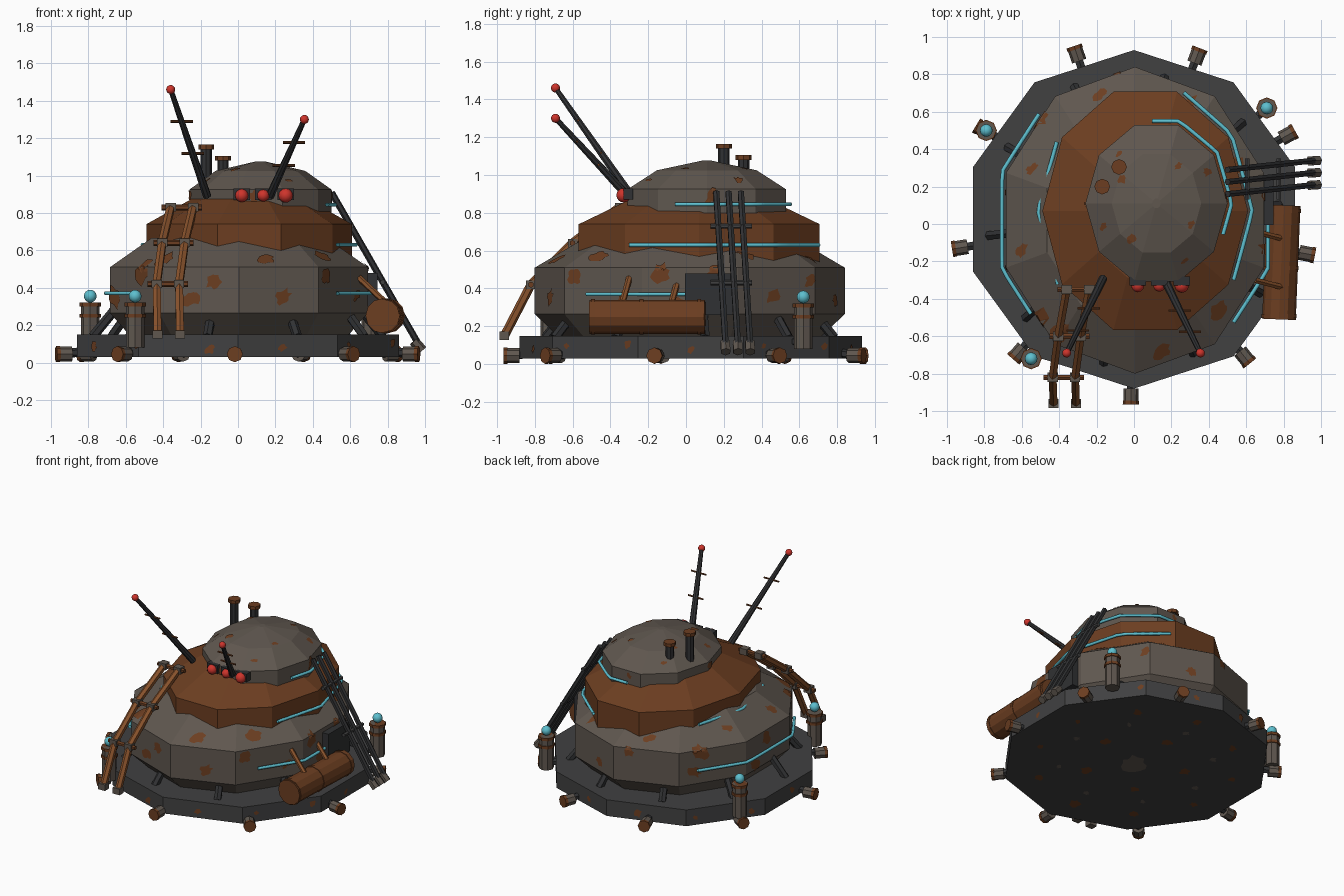
import bpy, bmesh, math, random
from math import cos, sin, radians
from mathutils import Vector as V
from mathutils.bvhtree import BVHTree

random.seed(4)
if "Cube" in bpy.data.objects:
    bpy.data.objects.remove(bpy.data.objects["Cube"])


def material(name, r, g, b):
    m = bpy.data.materials.new(name)
    m.use_nodes = True
    m.diffuse_color = (r, g, b, 1)
    m.node_tree.nodes["Principled BSDF"].inputs["Base Color"].default_value = (r, g, b, 1)
    return m


PLATE = material("weathered plate", 0.115, 0.095, 0.078)
RUST = material("rust brown", 0.15, 0.048, 0.015)
COPPER = material("copper brown", 0.25, 0.085, 0.025)
STEEL = material("dark steel", 0.052, 0.052, 0.053)
IRON = material("black iron", 0.03, 0.031, 0.033)
CYAN = material("cyan glow", 0.11, 0.52, 0.62)
RED = material("red lens", 0.62, 0.035, 0.025)


def finish(name, bm, mat):
    mesh = bpy.data.meshes.new(name)
    bm.to_mesh(mesh)
    bm.free()
    mesh.materials.append(mat)
    obj = bpy.data.objects.new(name, mesh)
    bpy.context.collection.objects.link(obj)
    return obj


def tier(name, centre, rx, ry, phase, profile, mat):
    """Ten-sided elliptical shell from (scale, height) pairs; returns its BVH."""
    bm = bmesh.new()
    rings = []
    for s, z in profile:
        rings.append([bm.verts.new((centre[0] + rx * s * cos(radians(phase + 36 * i)),
                                    centre[1] + ry * s * sin(radians(phase + 36 * i)), z))
                      for i in range(10)])
    for lo, hi in zip(rings, rings[1:]):
        for i in range(10):
            j = (i + 1) % 10
            bm.faces.new((lo[i], lo[j], hi[j], hi[i]))
    bm.faces.new(rings[0][::-1])
    bm.faces.new(rings[-1])
    bm.normal_update()
    tree = BVHTree.FromBMesh(bm)
    finish(name, bm, mat)
    return tree


def rod(name, a, b, r, mat, sides=8, r2=None):
    """Straight bar from a to b."""
    a, b = V(a), V(b)
    bm = bmesh.new()
    bmesh.ops.create_cone(bm, cap_ends=True, segments=sides, radius1=r,
                          radius2=r if r2 is None else r2, depth=(b - a).length)
    obj = finish(name, bm, mat)
    obj.location = (a + b) / 2
    obj.rotation_euler = (b - a).to_track_quat('Z', 'Y').to_euler()
    return obj


def ball(name, p, r, mat):
    bm = bmesh.new()
    bmesh.ops.create_uvsphere(bm, u_segments=12, v_segments=8, radius=r)
    for f in bm.faces:
        f.smooth = True
    finish(name, bm, mat).location = p


def block(name, p, size, mat):
    bm = bmesh.new()
    bmesh.ops.create_cube(bm, size=1)
    bmesh.ops.scale(bm, vec=size, verts=bm.verts)
    finish(name, bm, mat).location = p


def polar(a, r, z):
    return V((r * cos(radians(a)), r * sin(radians(a)) + 0.02, z))


# Stacked shells
base = tier("base_disc", (0, 0.025), 0.905, 0.905, 90, [(1, 0.03), (1, 0.15)], STEEL)
LOW, MID, TOP = (0.005, 0.02), (0.06, 0.07), (0.12, 0.11)
low = tier("lower_hull", LOW, 0.725, 0.82, 90,
           [(0.84, 0.14), (1, 0.265), (1, 0.51), (0.68, 0.665)], PLATE)
mid = tier("middle_hull", MID, 0.55, 0.67, 0, [(1, 0.5), (1, 0.74), (0.56, 0.875)], RUST)
top = tier("upper_dome", TOP, 0.38, 0.44, 0,
           [(1, 0.8), (1, 0.925), (0.63, 1.025), (0.06, 1.076)], PLATE)


def side_ray(centre, a, z):
    d = V((cos(radians(a)), sin(radians(a)), 0))
    return V((*centre, z)) + d * 2, -d


def patch(bm, tree, origin, direction, size):
    """Irregular thin blotch draped over a shell."""
    hit, n, _, _ = tree.ray_cast(origin, direction)
    if hit is None:
        return
    u = n.orthogonal().normalized()
    w = n.cross(u)
    steps = 14
    wobble = [random.uniform(0.65, 1.25) for _ in range(steps)]
    stretch = random.uniform(0.6, 1.0)

    def drape(i, k):
        t = 2 * math.pi * i / steps
        q = hit + (u * cos(t) + w * sin(t) * stretch) * size * wobble[i] * k
        h, m, _, _ = tree.ray_cast(q + n * 0.06, -n)
        return bm.verts.new((h + m * 0.005) if h else (q + n * 0.001))

    mid_vert = bm.verts.new(hit + n * 0.005)
    inner = [drape(i, 0.5) for i in range(steps)]
    outer = [drape(i, 1) for i in range(steps)]
    for i in range(steps):
        j = (i + 1) % steps
        bm.faces.new((mid_vert, inner[i], inner[j]))
        bm.faces.new((inner[i], outer[i], outer[j], inner[j]))


# Rust blotches on the plated shells and base
bm = bmesh.new()
for i in range(26):
    z = (0.33, 0.46, 0.56)[i % 3] + random.uniform(-0.03, 0.03)
    patch(bm, low, *side_ray(LOW, i * 360 / 26 + random.uniform(-6, 6), z), random.uniform(0.035, 0.065))
for i in range(12):
    z = (0.89, 0.97, 1.03)[i % 3]
    patch(bm, top, *side_ray(TOP, i * 30 + random.uniform(-8, 8), z), random.uniform(0.02, 0.045))
for i in range(14):
    patch(bm, base, *side_ray((0, 0.025), i * 26, random.uniform(0.07, 0.11)), random.uniform(0.015, 0.03))
for count, r in ((5, 0.35), (10, 0.68)):
    for i in range(count):
        patch(bm, base, polar(i * 360 / count + 15, r, -1), V((0, 0, 1)), random.uniform(0.025, 0.05))
finish("rust_blotches", bm, RUST)
bm = bmesh.new()
patch(bm, base, V((0, 0, -1)), V((0, 0, 1)), 0.11)
for i in range(8):
    patch(bm, base, polar(i * 45, 0.52, -1), V((0, 0, 1)), 0.025)
finish("underside_plates", bm, PLATE)

# Glowing pipes hugging the shells
for i, (tree, c, z, a0, a1) in enumerate(((low, LOW, 0.37, 132, 222), (mid, MID, 0.63, 142, 220),
                                          (top, TOP, 0.845, -25, 93), (mid, MID, 0.63, -38, 72),
                                          (low, LOW, 0.37, -46, 12))):
    cu = bpy.data.curves.new("glow_pipe", 'CURVE')
    cu.dimensions = '3D'
    cu.bevel_depth = 0.011
    cu.bevel_resolution = 1
    sp = cu.splines.new('POLY')
    sp.points.add(20)
    for k, pt in enumerate(sp.points):
        o, d = side_ray(c, a0 + (a1 - a0) * k / 20, z)
        pt.co = (*(tree.ray_cast(o, d)[0] - d * 0.022), 1)
    cu.materials.append(CYAN)
    bpy.context.collection.objects.link(bpy.data.objects.new(f"glow_pipe_{i}", cu))

# Feet around the base and struts under the hull
for k in range(9):
    a = 29 + 40 * k
    rod("foot_arm", polar(a, 0.8, 0.06), polar(a, 0.93, 0.05), 0.025, IRON, 6)
    rod("foot", polar(a, 0.9, 0.045), polar(a, 0.975, 0.045), 0.04, PLATE)
    rod("foot_rim", polar(a, 0.965, 0.045), polar(a, 0.985, 0.045), 0.043, RUST)
for k in range(10):
    a = 42 + 36 * k
    rod("hull_strut", polar(a, 0.78, 0.14), polar(a, 0.64, 0.31), 0.026, IRON, 6)

# Lamp posts
for x, y in ((0.71, 0.62), (-0.79, 0.5), (-0.55, -0.72)):
    rod("lamp_arm", (x, y, 0.12), (x * 0.8, y * 0.8, 0.12), 0.025, IRON, 6)
    rod("lamp_post", (x, y, 0.08), (x, y, 0.32), 0.05, PLATE)
    for z in (0.24, 0.3):
        rod("lamp_band", (x, y, z), (x, y, z + 0.02), 0.057, RUST)
    ball("lamp_globe", (x, y, 0.355), 0.034, CYAN)

# Chimneys
for x, y, z in ((-0.17, 0.2, 1.165), (-0.08, 0.305, 1.105)):
    rod("chimney", (x, y, 0.88), (x, y, z - 0.015), 0.03, IRON)
    rod("chimney_rim", (x, y, z - 0.025), (x, y, z), 0.042, RUST)

# Sensor eyes
for x, r in ((0.02, 0.035), (0.135, 0.032), (0.255, 0.038)):
    block("eye_mount", (x, -0.305, 0.9), (0.09, 0.05, 0.06), IRON)
    ball("sensor_eye", (x, -0.33, 0.893), r, RED)

# Antennas with crossbars
for a, b in (((-0.165, -0.29, 0.89), (-0.36, -0.69, 1.46)), ((0.17, -0.31, 0.89), (0.355, -0.69, 1.3))):
    a, b = V(a), V(b)
    rod("antenna", a, b, 0.023, IRON, 8, 0.014)
    ball("antenna_tip", b, 0.024, RED)
    for t in (0.4, 0.7):
        p = a.lerp(b, t)
        rod("antenna_crossbar", p - V((0.06, 0, 0)), p + V((0.06, 0, 0)), 0.007, RUST, 6)

# Front ladder
path = [V(p) for p in ((-0.43, -0.96, 0.15), (-0.435, -0.82, 0.42), (-0.405, -0.6, 0.64), (-0.36, -0.35, 0.83))]
shift = V((0.12, 0, 0))
for off in (V(), shift):
    for a, b in zip(path, path[1:]):
        rod("ladder_rail", a + off, b + off, 0.024, COPPER, 6)
    for p in path:
        block("ladder_joint", p + off, (0.055, 0.05, 0.045), PLATE)
for a, b in zip(path, path[1:]):
    rod("ladder_rung", b - shift * 0.4, b + shift * 1.4, 0.016, RUST, 6)

# Side braces
for y in (0.16, 0.225, 0.29):
    rod("side_brace", (0.5, y, 0.91), (0.97, y + 0.05, 0.09), 0.018, IRON, 6)
    rod("brace_foot", (0.94, y + 0.047, 0.115), (0.985, y + 0.05, 0.065), 0.028, PLATE, 6)
for x, z in ((0.605, 0.73), (0.775, 0.43)):
    rod("brace_tie", (x, 0.13, z), (x, 0.35, z), 0.014, STEEL, 6)
block("side_box", (0.7, 0.12, 0.37), (0.09, 0.25, 0.22), IRON)

# Side tank
rod("side_tank", (0.775, -0.51, 0.25), (0.8, 0.1, 0.25), 0.09, RUST, 12)
for t in (0.03, 0.45, 0.95):
    p = V((0.775, -0.51, 0.25)).lerp(V((0.8, 0.1, 0.25)), t)
    rod("tank_band", p - V((0, 0.01, 0)), p + V((0, 0.01, 0)), 0.094, RUST, 12)
for y in (-0.34, -0.08):
    rod("tank_hanger", (0.8, y, 0.31), (0.645, y + 0.04, 0.455), 0.017, COPPER, 6)
